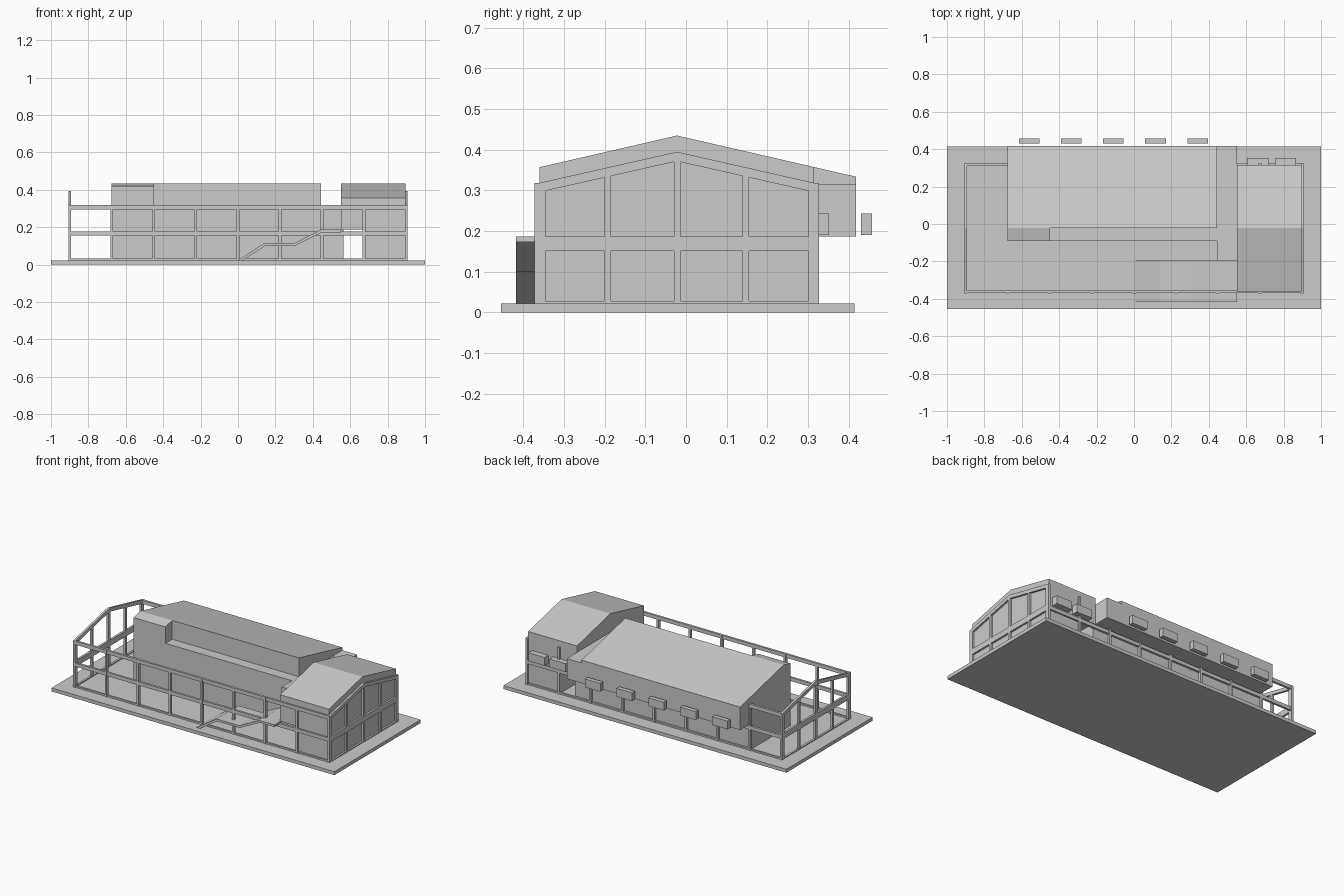
import bpy, bmesh

if "Cube" in bpy.data.objects:
    bpy.data.objects.remove(bpy.data.objects["Cube"])

RIDGE_Y, SLOPE, BASE = -0.022, 0.23, 0.022


def box(name, x0, x1, y0, y1, z0, z1):
    bpy.ops.mesh.primitive_cube_add(size=1, location=((x0 + x1) / 2, (y0 + y1) / 2, (z0 + z1) / 2))
    o = bpy.context.object
    o.name = name
    o.scale = (x1 - x0, y1 - y0, z1 - z0)
    bpy.ops.object.transform_apply(location=False, rotation=False, scale=True)
    return o


def extrude(name, points, axis, a, b):
    """Extrude a profile along x (points are y,z) or along y (points are x,z)."""
    bm = bmesh.new()
    place = (lambda p: (a, p[0], p[1])) if axis == 'x' else (lambda p: (p[0], a, p[1]))
    face = bm.faces.new([bm.verts.new(place(p)) for p in points])
    new = bmesh.ops.extrude_face_region(bm, geom=[face])['geom']
    move = (b - a, 0, 0) if axis == 'x' else (0, b - a, 0)
    bmesh.ops.translate(bm, vec=move, verts=[v for v in new if isinstance(v, bmesh.types.BMVert)])
    bmesh.ops.recalc_face_normals(bm, faces=bm.faces)
    me = bpy.data.meshes.new(name)
    bm.to_mesh(me)
    bm.free()
    o = bpy.data.objects.new(name, me)
    bpy.context.collection.objects.link(o)
    return o


def roof_z(y, peak=0.435):
    return peak - SLOPE * abs(y - RIDGE_Y)


def gabled(name, x0, x1, y0, y1, z0):
    pts = [(y0, z0), (y1, z0), (y1, roof_z(y1))]
    if y0 < RIDGE_Y < y1:
        pts.append((RIDGE_Y, roof_z(RIDGE_Y)))
    pts.append((y0, roof_z(y0)))
    return extrude(name, pts, 'x', x0, x1)


# Ground slab
box("base_slab", -1, 1, -0.455, 0.415, 0, BASE)

# Main hall: ground floor, overhanging upper floor, raised corner, front ledge
box("ground_floor", -0.675, 0.565, -0.09, 0.312, BASE, 0.187)
gabled("upper_hall", -0.675, 0.445, RIDGE_Y, 0.418, 0.187)
gabled("raised_corner", -0.675, -0.45, -0.09, RIDGE_Y, 0.187)
box("front_ledge", -0.45, 0.445, -0.09, RIDGE_Y, 0.187, 0.315)
box("connector", 0.445, 0.55, -0.195, 0.418, 0.187, 0.316)

# Right wing, with its upper floor bridging a passage
gabled("right_wing_upper", 0.55, 0.895, -0.36, 0.315, 0.187)
box("right_wing_lower", 0.67, 0.895, -0.36, 0.315, BASE, 0.187)

# Projecting rear windows
for i in range(5):
    x = -0.56 + 0.225 * i
    box("rear_window", x - 0.055, x + 0.055, 0.43, 0.458, 0.19, 0.243)
for x in (0.662, 0.81):
    box("wing_window", x - 0.057, x + 0.057, 0.315, 0.352, 0.19, 0.243)

# Long sides of the frame: posts and rails
for side, y in (("front", -0.363), ("rear", 0.318)):
    for i in range(9):
        x = -0.899 + 0.2247 * i
        box(side + "_post", x - 0.007, x + 0.007, y - 0.009, y + 0.009, BASE, 0.318)
    rail_end = 0.9 if side == "front" else -0.675
    box(side + "_top_rail", -0.9, rail_end, y - 0.007, y + 0.007, 0.295, 0.318)
    box(side + "_middle_rail", -0.9, 0.9, y - 0.007, y + 0.007, 0.155, 0.178)
    box(side + "_sill", -0.9, 0.9, y - 0.006, y + 0.006, BASE, 0.032)

# Gabled end frames: posts, tie beams and sloping rafters
for side, x in (("left", -0.9), ("right", 0.9)):
    a, b = x - 0.007, x + 0.007
    for y, w in ((-0.359, 0.013), (-0.192, 0.008), (RIDGE_Y, 0.008), (0.147, 0.008), (0.314, 0.013)):
        box(side + "_gable_post", a, b, y - w, y + w, BASE, roof_z(y, 0.395) - 0.008)
    box(side + "_gable_tie", a, b, -0.372, 0.327, 0.151, 0.187)
    box(side + "_gable_sill", a, b, -0.372, 0.327, BASE, 0.028)
    ends = [(-0.372, 0.316), (RIDGE_Y, 0.395), (0.327, 0.316)]
    extrude(side + "_rafters", ends + [(y, z - 0.023) for y, z in reversed(ends)], 'x', a, b)

# Two-flight stair ramp with landings
path = [(0, 0.024), (0.14, 0.115), (0.3, 0.115), (0.445, 0.187), (0.55, 0.187)]
under = [(0.55, 0.173), (0.449, 0.173), (0.304, 0.101), (0.146, 0.101), (0.024, BASE), (0, BASE)]
extrude("entrance_ramp", path + under, 'y', -0.418, -0.195)
